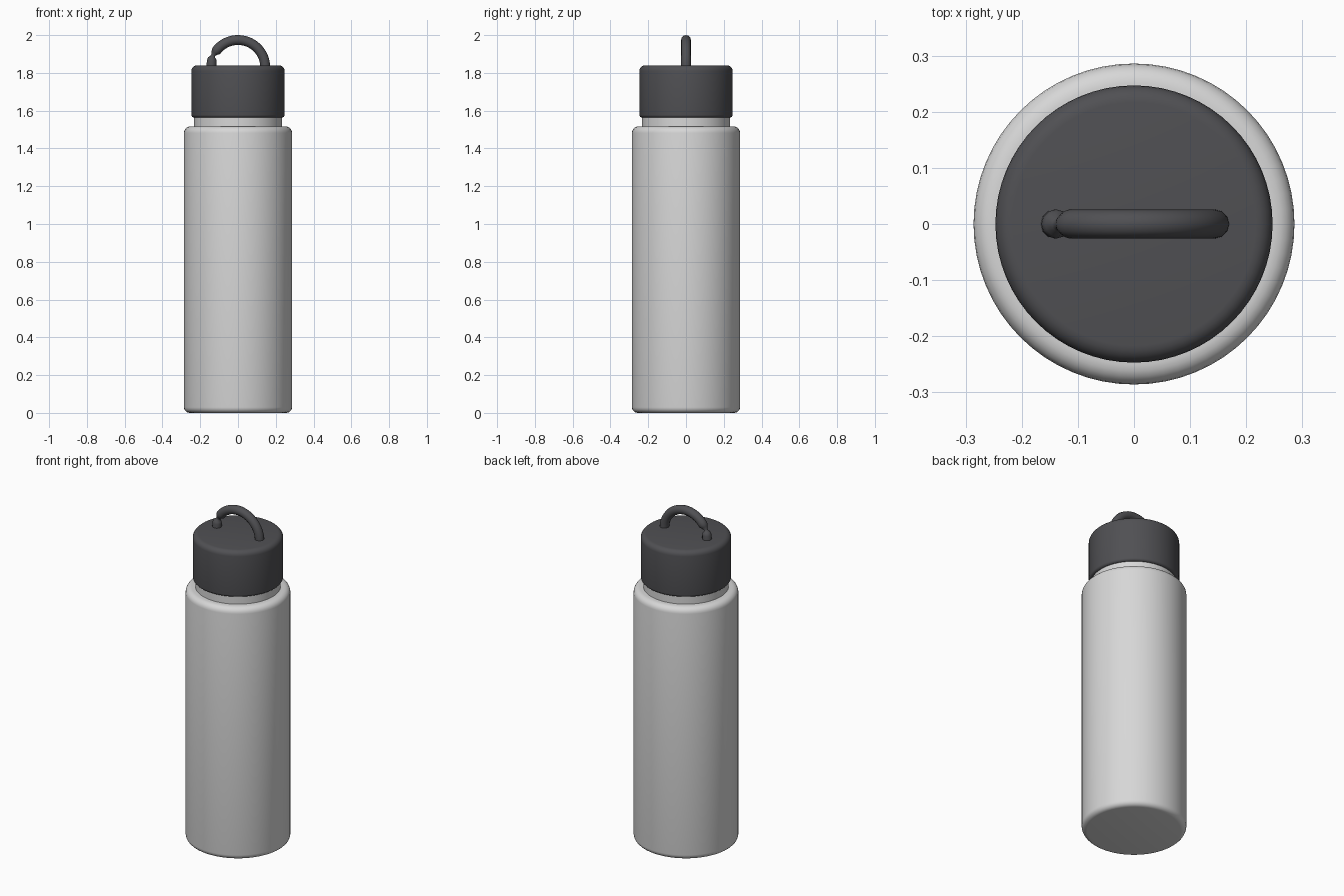
import bpy, bmesh, math
from mathutils import Vector

if "Cube" in bpy.data.objects:
    bpy.data.objects.remove(bpy.data.objects["Cube"])


def material(name, rgb):
    m = bpy.data.materials.new(name)
    m.diffuse_color = (*rgb, 1)
    m.use_nodes = True
    m.node_tree.nodes["Principled BSDF"].inputs["Base Color"].default_value = m.diffuse_color
    return m


STEEL = material("light grey", (0.68, 0.68, 0.68))
DARK = material("dark grey", (0.08, 0.08, 0.087))


def finish(name, bm, mat, angle):
    bmesh.ops.recalc_face_normals(bm, faces=bm.faces)
    me = bpy.data.meshes.new(name)
    bm.to_mesh(me)
    bm.free()
    me.materials.append(mat)
    ob = bpy.data.objects.new(name, me)
    bpy.context.collection.objects.link(ob)
    bpy.ops.object.select_all(action='DESELECT')
    ob.select_set(True)
    bpy.context.view_layer.objects.active = ob
    bpy.ops.object.shade_smooth_by_angle(angle=math.radians(angle))
    return ob


def skin(name, rings, mat, angle=35):
    """Bridge a list of closed rings of points and cap both ends."""
    bm = bmesh.new()
    vs = [[bm.verts.new(p) for p in ring] for ring in rings]
    n = len(vs[0])
    for a, b in zip(vs, vs[1:]):
        for i in range(n):
            j = (i + 1) % n
            bm.faces.new((a[i], a[j], b[j], b[i]))
    bm.faces.new(vs[0][::-1])
    bm.faces.new(vs[-1])
    return finish(name, bm, mat, angle)


def drum(name, r, z0, z1, b0, b1, mat, sides=64, steps=5):
    """Upright cylinder with rounded bottom (b0) and top (b1) edges."""
    prof = []
    for zc, b, start in ((z0 + b0, b0, -90), (z1 - b1, b1, 0)):
        count = steps if b else 0
        for k in range(count + 1):
            t = math.radians(start + (90 * k / count if count else 0))
            prof.append((r - b + b * math.cos(t), zc + b * math.sin(t)))
    rings = [[(pr * math.cos(2 * math.pi * i / sides),
               pr * math.sin(2 * math.pi * i / sides), z)
              for i in range(sides)] for pr, z in prof]
    return skin(name, rings, mat)


# Bottle body, neck and lid
drum("bottle_body", 0.286, 0.0, 1.517, 0.03, 0.035, STEEL)
drum("bottle_neck", 0.233, 1.48, 1.60, 0, 0, STEEL)
drum("lid", 0.247, 1.563, 1.84, 0.015, 0.03, DARK)


# Carry loop: a tube along an arch, pinched near its left end
def tube(name, path, sides=12):
    rings = []
    pts = [Vector((x, 0, z)) for x, z, r in path]
    for i, (x, z, r) in enumerate(path):
        t = (pts[min(i + 1, len(pts) - 1)] - pts[max(i - 1, 0)]).normalized()
        side = Vector((0, 1, 0))
        up = t.cross(side)
        rings.append([pts[i] + r * (math.cos(a) * side + math.sin(a) * up)
                      for a in (2 * math.pi * k / sides for k in range(sides))])
    return skin(name, rings, DARK, 60)


R, ZC = 0.144, 1.83
path = [(R, 1.81, 0.026)]
for k in range(25):
    a = math.radians(143 * k / 24)
    path.append((R * math.cos(a), ZC + R * math.sin(a), 0.026))
path += [(-0.124, 1.907, 0.019), (-0.131, 1.894, 0.011),
         (-0.134, 1.886, 0.013), (-0.137, 1.878, 0.022),
         (-0.139, 1.864, 0.026), (-0.141, 1.82, 0.026)]
tube("carry_loop", path)
